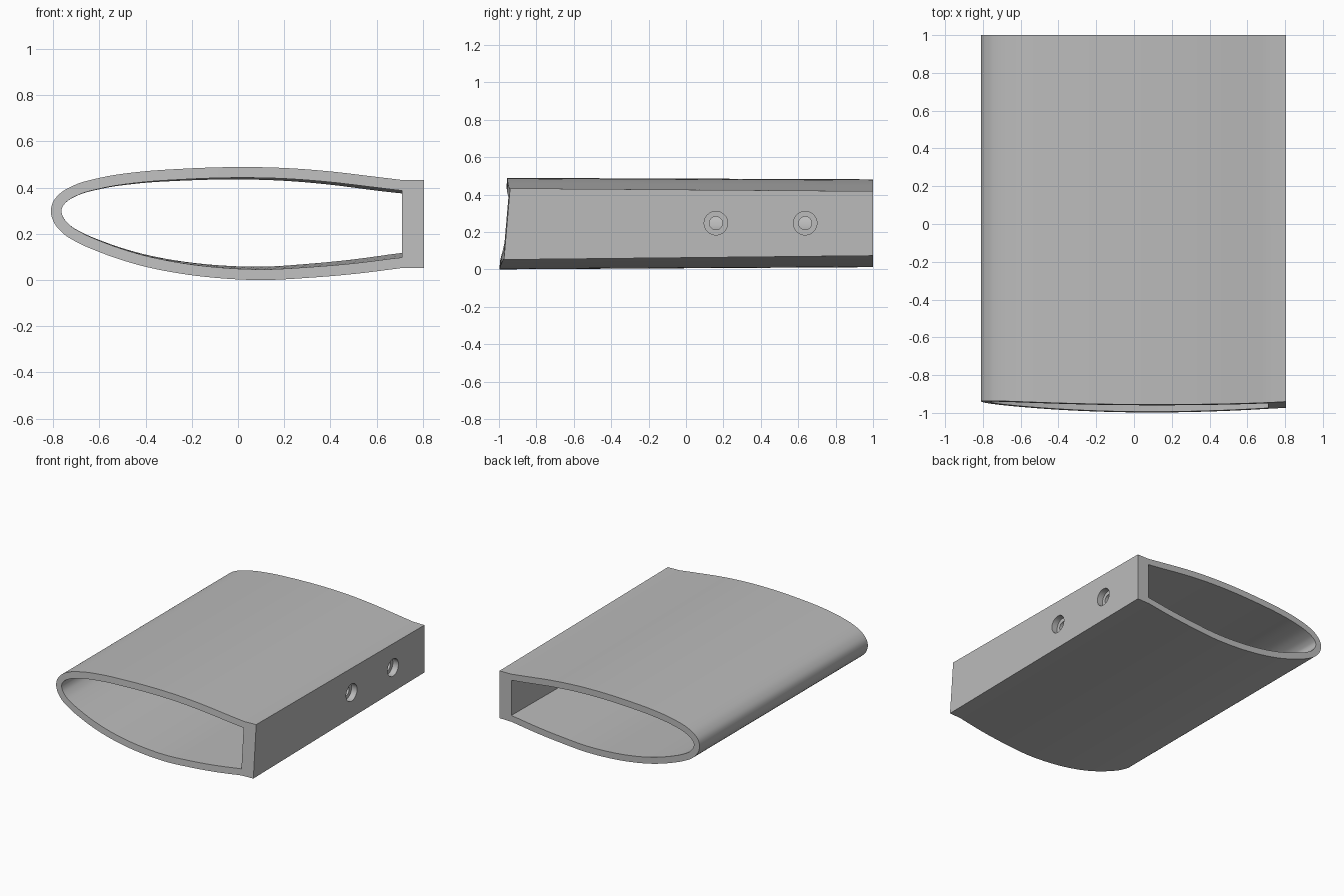
import bpy, bmesh, math
from mathutils import Vector

cube = bpy.data.objects.get("Cube")
if cube:
    bpy.data.objects.remove(cube, do_unlink=True)

WALL = 0.046        # shell thickness
SPAR_X = 0.71       # inner face of the solid spar
TAIL_X = 0.805      # outer flat face
STEPS = 5           # curve subdivisions per control point

# Outer section from the upper spar edge, around the nose, to the lower spar edge
CONTROL = [(SPAR_X, .433), (.57, .45), (.4, .47), (.2, .485), (0, .489),
           (-.25, .481), (-.43, .468), (-.6, .442), (-.71, .41), (-.77, .375),
           (-.802, .335), (-.81, .3), (-.797, .25), (-.755, .2), (-.69, .16),
           (-.6, .121), (-.43, .065), (-.25, .028), (-.08, .008), (.11, 0),
           (.31, .01), (.5, .026), (SPAR_X, .052)]


def smooth_curve(points, steps):
    """Catmull-Rom curve through the points, with centripetal-like tangents."""
    p = [Vector(q) for q in points]
    n = len(p)

    def tangent(i):
        if i == 0:
            return (p[1] - p[0]).normalized()
        if i == n - 1:
            return (p[-1] - p[-2]).normalized()
        a, b = p[i] - p[i - 1], p[i + 1] - p[i]
        return (a / a.length * b.length + b / b.length * a.length) / (a.length + b.length)

    out = []
    for i in range(n - 1):
        d = (p[i + 1] - p[i]).length
        m0, m1 = tangent(i) * d, tangent(i + 1) * d
        for k in range(steps):
            t = k / steps
            out.append(p[i] * (2*t**3 - 3*t**2 + 1) + m0 * (t**3 - 2*t**2 + t)
                       + p[i + 1] * (3*t**2 - 2*t**3) + m1 * (t**3 - t**2))
    return out + [p[-1]]


def inset(curve):
    """Offset the section inwards by the wall thickness."""
    out = []
    for i, p in enumerate(curve):
        d = (curve[min(i + 1, len(curve) - 1)] - curve[max(i - 1, 0)]).normalized()
        out.append(p + Vector((-d.y, d.x)) * WALL)
    out[0].x = out[-1].x = SPAR_X
    return out


def front_point(p):
    # Front cut leans back with height and bows forward at mid chord
    x, z = p
    return (x, -.9975 - .0075 * x + .04 * x * x + .086 * z, z)


def back_point(p):
    # Back section is slightly thinner towards the tail
    x, z = p
    f = (x + .81) / 1.615
    dz = -.015 * f if z > .3 else .021 * f
    return (x, 1, z + dz * min(1, abs(z - .3) / .1))


def mesh_object(name, bm, mat):
    bmesh.ops.recalc_face_normals(bm, faces=bm.faces[:])
    mesh = bpy.data.meshes.new(name)
    bm.to_mesh(mesh)
    bm.free()
    mesh.materials.append(mat)
    obj = bpy.data.objects.new(name, mesh)
    bpy.context.collection.objects.link(obj)
    return obj


grey = bpy.data.materials.new("plain grey")
grey.use_nodes = True
color = (.5, .5, .5, 1)
grey.diffuse_color = color
grey.node_tree.nodes["Principled BSDF"].inputs["Base Color"].default_value = color

# Hollow wing shell with solid spar
curve = smooth_curve(CONTROL, STEPS)
inner = inset(curve)
outer = curve + [Vector((TAIL_X, curve[-1].y)), Vector((TAIL_X, curve[0].y))]
bm = bmesh.new()
rings = [[[bm.verts.new(place(p)) for p in loop] for loop in (outer, inner)]
         for place in (front_point, back_point)]
for a, b in zip(rings[0], rings[1]):
    for i in range(len(a)):
        j = (i + 1) % len(a)
        bm.faces.new((a[i], a[j], b[j], b[i]))
last = len(curve) - 1
for o, n in rings:
    for i in range(last):
        bm.faces.new((o[i], o[i + 1], n[i + 1], n[i]))
    bm.faces.new((o[0], n[0], n[last], o[last], o[last + 1], o[last + 2]))
shell = mesh_object("wing_shell", bm, grey)

# Stepped screw holes through the spar: wide recess and narrow bore
HOLE_PROFILE = [(.65, .035), (.76, .035), (.76, .063), (.85, .063)]
for n, y in enumerate((.16, .637)):
    bm = bmesh.new()
    sides = 40
    loops = [[bm.verts.new((x, y + r * math.cos(math.tau * k / sides),
                            .247 + r * math.sin(math.tau * k / sides)))
              for k in range(sides)] for x, r in HOLE_PROFILE]
    for a, b in zip(loops, loops[1:]):
        for k in range(sides):
            m = (k + 1) % sides
            bm.faces.new((a[k], a[m], b[m], b[k]))
    bm.faces.new(loops[0])
    bm.faces.new(loops[-1])
    cutter = mesh_object(f"hole_cutter_{n + 1}", bm, grey)
    cutter.hide_render = True
    cutter.hide_set(True)
    mod = shell.modifiers.new(f"hole_{n + 1}", "BOOLEAN")
    mod.operation = "DIFFERENCE"
    mod.solver = "EXACT"
    mod.object = cutter

# Apply the holes and drop the cutters
bpy.context.view_layer.update()
result = bpy.data.meshes.new_from_object(
    shell.evaluated_get(bpy.context.evaluated_depsgraph_get()))
shell.modifiers.clear()
shell.data = result
for obj in [o for o in bpy.data.objects if o.name.startswith("hole_cutter")]:
    bpy.data.objects.remove(obj, do_unlink=True)

# Smooth curved skin, sharp rims
bpy.ops.object.select_all(action="DESELECT")
shell.select_set(True)
bpy.context.view_layer.objects.active = shell
bpy.ops.object.shade_smooth_by_angle(angle=math.radians(20))
